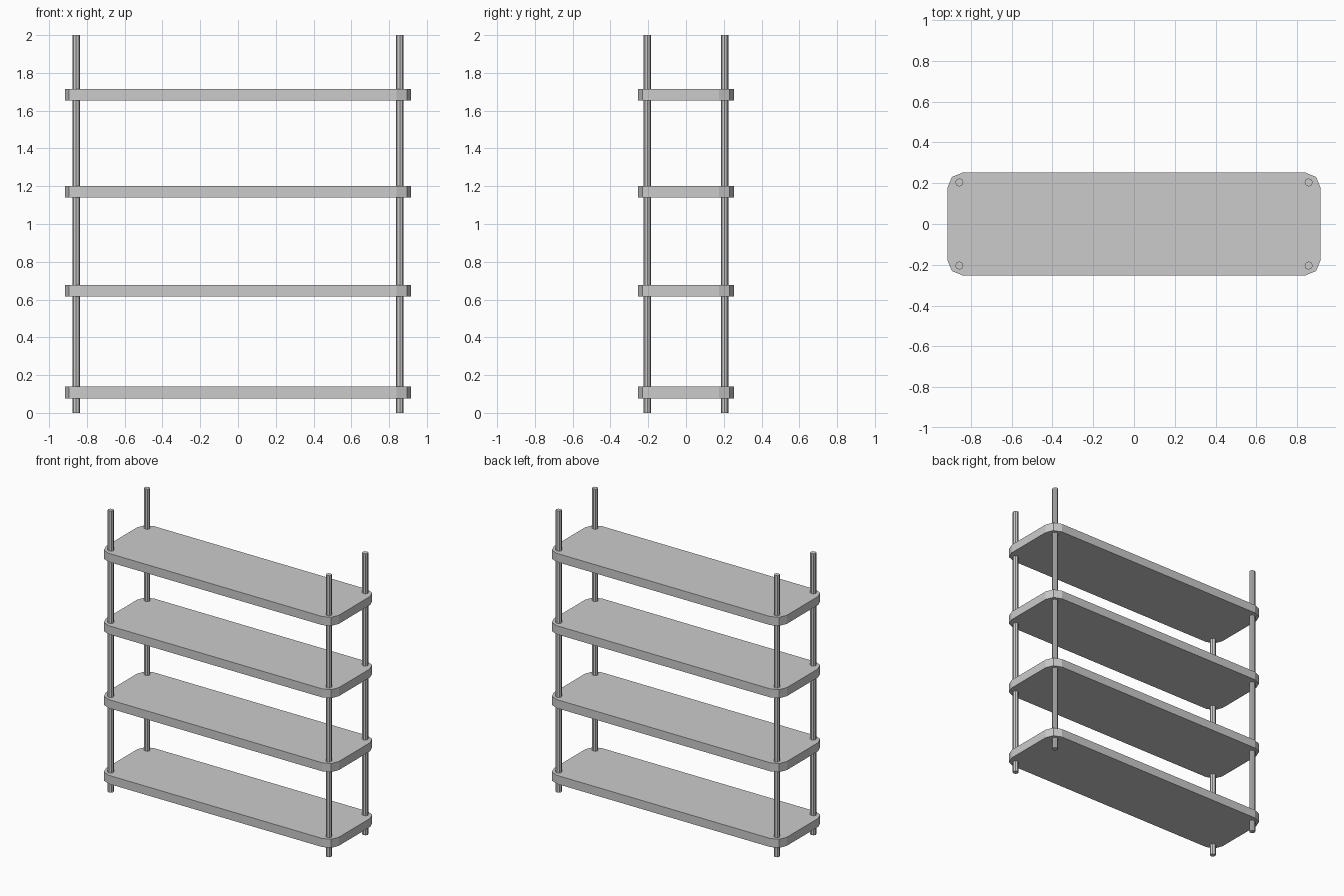
import bpy, bmesh, math

if "Cube" in bpy.data.objects:
    bpy.data.objects.remove(bpy.data.objects["Cube"])

HX, HY, CUT = 0.916, 0.253, 0.077   # shelf half sizes and corner radius
THICK = 0.061
SHELF_Z = [0.108, 0.646, 1.171, 1.685]
POST_X, POST_Y, POST_R, HEIGHT = 0.857, 0.204, 0.02, 2.0


def prism(name, outline, z0, z1):
    """Extrude a flat outline from z0 to z1 as a flat-shaded object."""
    bm = bmesh.new()
    face = bm.faces.new([bm.verts.new((x, y, z0)) for x, y in outline])
    top = bmesh.ops.extrude_face_region(bm, geom=[face])["geom"]
    verts = [v for v in top if isinstance(v, bmesh.types.BMVert)]
    bmesh.ops.translate(bm, verts=verts, vec=(0, 0, z1 - z0))
    bmesh.ops.recalc_face_normals(bm, faces=bm.faces)
    mesh = bpy.data.meshes.new(name)
    bm.to_mesh(mesh)
    bm.free()
    obj = bpy.data.objects.new(name, mesh)
    bpy.context.collection.objects.link(obj)
    return obj


# Shelf outline: rectangle with two-segment rounded corners
shelf = []
for i, (sx, sy) in enumerate([(1, 1), (-1, 1), (-1, -1), (1, -1)]):
    for k in range(3):
        a = math.radians(90 * i + 45 * k)
        shelf.append((sx * (HX - CUT) + CUT * math.cos(a),
                      sy * (HY - CUT) + CUT * math.sin(a)))

# Four shelves
for n, z in enumerate(SHELF_Z, 1):
    prism(f"shelf_{n}", shelf, z - THICK / 2, z + THICK / 2)

# Four eight-sided corner posts
for side, sx in (("left", -1), ("right", 1)):
    for end, sy in (("front", -1), ("back", 1)):
        ring = [(sx * POST_X + POST_R * math.cos(math.tau * k / 8),
                 sy * POST_Y + POST_R * math.sin(math.tau * k / 8)) for k in range(8)]
        prism(f"{end}_{side}_post", ring, 0, HEIGHT)
